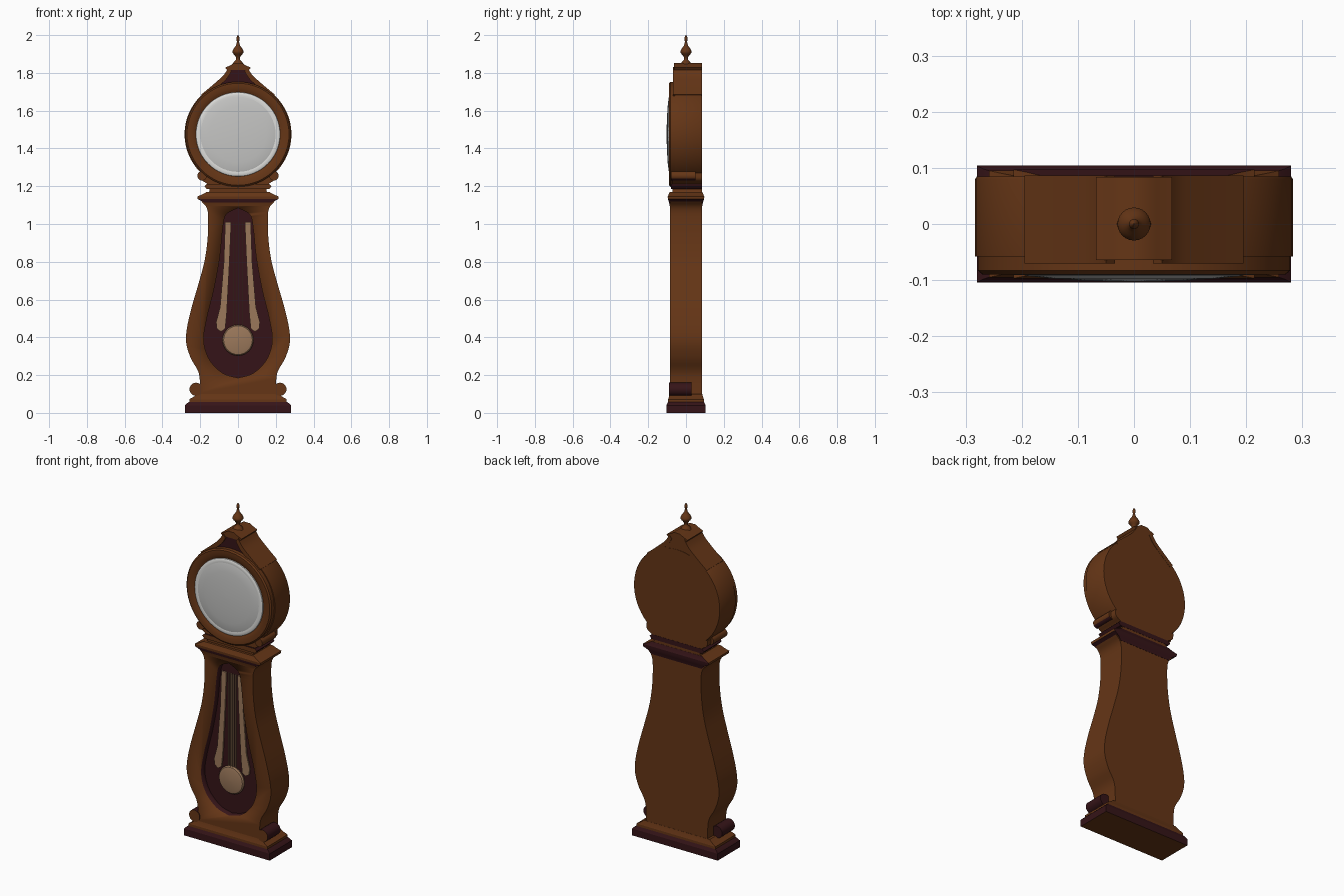
import bpy, bmesh, math
from mathutils import Vector

if "Cube" in bpy.data.objects:
    bpy.data.objects.remove(bpy.data.objects["Cube"], do_unlink=True)


def material(name, rgb):
    m = bpy.data.materials.new(name)
    m.use_nodes = True
    m.diffuse_color = (*rgb, 1)
    m.node_tree.nodes["Principled BSDF"].inputs["Base Color"].default_value = (*rgb, 1)
    return m


WOOD = material("walnut brown", (0.13, 0.036, 0.008))
DARK = material("dark mahogany", (0.036, 0.007, 0.009))
DIAL = material("dial grey", (0.56, 0.56, 0.55))
RIM = material("pale silver", (0.72, 0.72, 0.70))
BRASS = material("dull brass", (0.33, 0.19, 0.105))


def finish(name, bm, mats, rule=None, angle=35):
    bmesh.ops.remove_doubles(bm, verts=bm.verts, dist=0.0001)
    bmesh.ops.recalc_face_normals(bm, faces=bm.faces)
    bm.normal_update()
    if rule:
        for f in bm.faces:
            f.material_index = int(rule(f))
    mesh = bpy.data.meshes.new(name)
    bm.to_mesh(mesh)
    bm.free()
    ob = bpy.data.objects.new(name, mesh)
    bpy.context.collection.objects.link(ob)
    for m in mats:
        mesh.materials.append(m)
    bpy.ops.object.select_all(action='DESELECT')
    ob.select_set(True)
    bpy.context.view_layer.objects.active = ob
    bpy.ops.object.shade_smooth_by_angle(angle=math.radians(angle))
    return ob


def smooth_path(pts, steps=5):
    """Catmull-Rom curve through the points."""
    p = [Vector(q) for q in pts]
    p = [2 * p[0] - p[1]] + p + [2 * p[-1] - p[-2]]
    out = []
    for a, b, c, d in zip(p, p[1:], p[2:], p[3:]):
        for i in range(steps):
            t = i / steps
            out.append(0.5 * (2 * b + (c - a) * t + (2 * a - 5 * b + 4 * c - d) * t * t
                              + (3 * b - a - 3 * c + d) * t ** 3))
    return out + [p[-2]]


def symmetric(half):
    """Close a right-hand outline with its mirror image."""
    return list(half) + [(-x, z) for x, z in reversed(half) if x > 0.0001]


def prism(name, outlines, y0, y1, mats, rule=None):
    bm = bmesh.new()
    for outline in outlines:
        front = [bm.verts.new((x, y0, z)) for x, z in outline]
        back = [bm.verts.new((x, y1, z)) for x, z in outline]
        bm.faces.new(front)
        bm.faces.new(back[::-1])
        n = len(outline)
        for i in range(n):
            j = (i + 1) % n
            bm.faces.new((front[i], front[j], back[j], back[i]))
    return finish(name, bm, mats, rule)


def pair(outline):
    return [outline, [(-x, z) for x, z in outline]]


def circle(x, z, r, n=20):
    return [(x + r * math.cos(math.tau * i / n), z + r * math.sin(math.tau * i / n))
            for i in range(n)]


def rings(name, loops, mats, rule=None, angle=35):
    bm = bmesh.new()
    rows = [[bm.verts.new(v) for v in loop] for loop in loops]
    for a, b in zip(rows, rows[1:]):
        for i in range(len(a)):
            j = (i + 1) % len(a)
            bm.faces.new((a[i], a[j], b[j], b[i]))
    bm.faces.new(rows[0])
    bm.faces.new(rows[-1][::-1])
    return finish(name, bm, mats, rule, angle)


def turned(name, profile, mat, z=None, n=64):
    """Lathe: about the vertical, or about the front axis at height z."""
    loops = []
    for r, h in profile:
        loop = circle(0, 0, r, n)
        loops.append([(x, y, h) if z is None else (x, h, z + y) for x, y in loop])
    return rings(name, loops, [mat])


def moulding(name, steps, mats, rule=None):
    """Stacked rectangular sections: half width, half depth, height."""
    return rings(name, [[(-w, -d, z), (w, -d, z), (w, d, z), (-w, d, z)]
                        for w, d, z in steps], mats, rule, 20)


# Plinth and scrolled feet
moulding("base_plinth", [(.28, .104, 0), (.28, .104, .04), (.268, .098, .052),
                         (.255, .094, .06)], [DARK, WOOD], lambda f: f.normal.z < -.9)
moulding("base_moulding", [(.258, .095, .058), (.258, .095, .072), (.235, .09, .085),
                           (.215, .086, .1)], [WOOD])
prism("foot_scrolls", pair(circle(.222, .125, .035)), -.09, .03, [DARK, WOOD],
      lambda f: f.normal.y < -.9)

# Waisted trunk with a teardrop opening
trunk = smooth_path([(.2, .06), (.202, .17), (.213, .225), (.25, .29), (.274, .37), (.27, .45),
                     (.245, .56), (.21, .68), (.178, .8), (.161, .92), (.158, 1.04),
                     (.168, 1.09), (.195, 1.12)])
body = prism("trunk", [symmetric(trunk)], -.086, .085, [WOOD, DARK])
opening = smooth_path([(0, .185), (.08, .21), (.15, .28), (.181, .38), (.165, .5), (.128, .65),
                       (.097, .82), (.08, .98), (.062, 1.05), (0, 1.085)])
cutter = prism("opening_cutter", [symmetric(opening)], -.2, -.05, [WOOD, DARK], lambda f: True)
cutter.hide_render = True
cut = body.modifiers.new("opening", 'BOOLEAN')
cut.operation = 'DIFFERENCE'
cut.solver = 'EXACT'
cut.object = cutter
bpy.ops.object.select_all(action='DESELECT')
body.select_set(True)
bpy.context.view_layer.objects.active = body
bpy.ops.object.modifier_apply(modifier=cut.name)
bpy.data.objects.remove(cutter, do_unlink=True)

# Pendulum, rods and side plates inside the opening
plate = [(.068, 1.01), (.075, .8), (.095, .56), (.116, .48), (.112, .445), (.09, .43),
         (.068, .445), (.06, .52), (.045, .8), (.036, 1.01)]
prism("side_plates", pair(plate), -.058, -.049, [BRASS])
rod = [(.004, .44), (.009, .44), (.009, 1.01), (.004, 1.01)]
prism("pendulum_rods", pair(rod), -.062, -.049, [BRASS])
prism("outer_rods", pair([(x + .016, z) for x, z in rod]), -.06, -.049, [BRASS])
turned("pendulum_bob", [(.078, -.048), (.082, -.06), (.076, -.068), (.06, -.072),
                        (.001, -.074)], BRASS, .385, 32)

# Cornice and neck with small scrolls
moulding("cornice", [(.165, .086, 1.095), (.18, .09, 1.115), (.213, .096, 1.132),
                     (.215, .097, 1.146), (.19, .092, 1.156), (.165, .086, 1.17)],
         [WOOD, DARK], lambda f: f.normal.z < -.3 or f.normal.y > .5)
neck = smooth_path([(.165, 1.155), (.15, 1.18), (.16, 1.21), (.195, 1.235), (.2, 1.27)])
prism("neck", [symmetric(neck)], -.072, .085, [WOOD])
prism("neck_scrolls", pair(circle(.19, 1.255, .025)), -.08, .05, [WOOD, DARK],
      lambda f: f.normal.z < -.5)
prism("neck_band", [symmetric([(.165, 1.185), (.178, 1.2), (.165, 1.212)])],
      -.08, .086, [DARK, WOOD], lambda f: f.normal.y < -.9)

# Round head, bezel and domed dial
HEAD = 1.475
turned("head_case", [(.001, .085), (.28, .085), (.283, .08), (.283, -.058), (.001, -.058)],
       WOOD, HEAD)
turned("bezel", [(.278, -.05), (.278, -.083), (.27, -.09), (.243, -.09), (.23, -.084),
                 (.215, -.078)], WOOD, HEAD)
turned("dial_rim", [(.224, -.076), (.222, -.087), (.214, -.091), (.204, -.09)], RIM, HEAD)
turned("dial_glass", [(.206, -.088), (.19, -.0925), (.15, -.097), (.1, -.1), (.05, -.102),
                      (.001, -.1025)], DIAL, HEAD)

# Pediment with swept shoulders
sweep = smooth_path([(.195, 1.685), (.15, 1.722), (.115, 1.752), (.082, 1.782), (.062, 1.808),
                     (.05, 1.83)])
prism("pediment", [symmetric([(.17, 1.66)] + [(x - .006, z) for x, z in sweep])],
      -.061, .084, [WOOD, DARK], lambda f: f.normal.y < -.9)
under = [(x - .016, z - .02) for x, z in reversed(sweep)]
prism("shoulder_mouldings", pair(sweep + under), -.07, .086, [WOOD])
prism("pediment_cap", [symmetric([(.058, 1.815), (.068, 1.828), (.04, 1.84), (.02, 1.852)])],
      -.064, .084, [WOOD])

# Finial
finial = smooth_path([(.034, 1.84), (.022, 1.858), (.01, 1.872), (.014, 1.888), (.029, 1.908),
                      (.025, 1.925), (.011, 1.945), (.006, 1.965), (.009, 1.982),
                      (.001, 2.0)], 3)
turned("finial", finial, WOOD, n=24)
